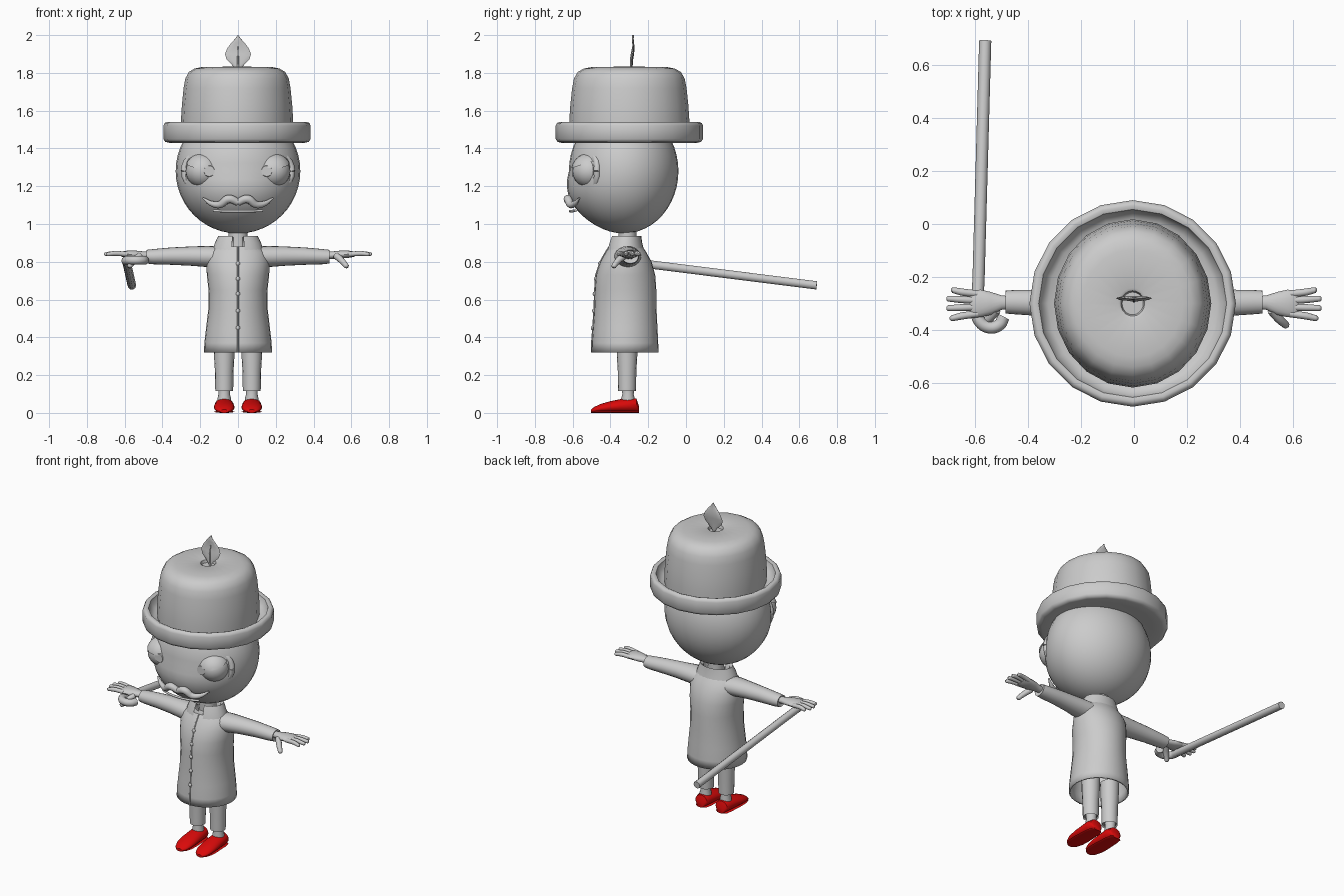
import bpy, bmesh, math
from mathutils import Vector

cube = bpy.data.objects.get("Cube")
if cube:
    bpy.data.objects.remove(cube, do_unlink=True)


def material(name, rgb):
    m = bpy.data.materials.new(name)
    m.use_nodes = True
    m.diffuse_color = (*rgb, 1)
    m.node_tree.nodes["Principled BSDF"].inputs["Base Color"].default_value = (*rgb, 1)
    return m


GREY = material("plain grey", (0.6, 0.6, 0.6))
RED = material("shoe red", (0.7, 0.003, 0.003))


def finish(name, bm, mat=GREY, angle=45):
    bmesh.ops.recalc_face_normals(bm, faces=bm.faces)
    mesh = bpy.data.meshes.new(name)
    bm.to_mesh(mesh)
    bm.free()
    mesh.materials.append(mat)
    ob = bpy.data.objects.new(name, mesh)
    bpy.context.collection.objects.link(ob)
    bpy.ops.object.select_all(action='DESELECT')
    ob.select_set(True)
    bpy.context.view_layer.objects.active = ob
    bpy.ops.object.shade_smooth_by_angle(angle=math.radians(angle))
    return ob


def loft(name, axis, rings, n=20, mat=GREY, caps=(True, True), angle=45, floor=None):
    """Rings are (position on axis, centre a, centre b, radius a, radius b)."""
    order = {'x': (2, 0, 1), 'y': (0, 2, 1), 'z': (0, 1, 2)}[axis]
    bm = bmesh.new()
    loops = []
    for t, ca, cb, ra, rb in rings:
        loop = []
        for i in range(n):
            u = math.tau * i / n
            p = (ca + ra * math.cos(u), cb + rb * math.sin(u), t)
            co = Vector([p[k] for k in order])
            if floor is not None:
                co.z = max(co.z, floor)
            loop.append(bm.verts.new(co))
        loops.append(loop)
    for a, b in zip(loops, loops[1:]):
        for i in range(n):
            j = (i + 1) % n
            bm.faces.new((a[i], a[j], b[j], b[i]))
    for use, loop in zip(caps, (loops[0], loops[-1])):
        if use:
            bm.faces.new(loop)
    return finish(name, bm, mat, angle)


def ball(name, centre, radii, seg=24, rows=16, shape=None):
    bm = bmesh.new()
    bmesh.ops.create_uvsphere(bm, u_segments=seg, v_segments=rows, radius=1)
    if shape:
        shape(bm)
    for v in bm.verts:
        v.co = Vector(c + r * p for c, r, p in zip(centre, radii, v.co))
    return finish(name, bm)


def tube(name, points, radius, radii=None, smooth=True):
    """Round bar along a path, optionally tapered."""
    cu = bpy.data.curves.new(name, 'CURVE')
    cu.dimensions = '3D'
    cu.bevel_depth = radius
    cu.bevel_resolution = 3
    cu.use_fill_caps = True
    cu.resolution_u = 6
    sp = cu.splines.new('BEZIER' if smooth else 'POLY')
    pts = sp.bezier_points if smooth else sp.points
    pts.add(len(points) - 1)
    for i, (p, co) in enumerate(zip(pts, points)):
        p.co = co if smooth else (*co, 1)
        p.radius = radii[i] if radii else 1
        if smooth:
            p.handle_left_type = p.handle_right_type = 'AUTO'
    cu.materials.append(GREY)
    ob = bpy.data.objects.new(name, cu)
    bpy.context.collection.objects.link(ob)
    bpy.ops.object.select_all(action='DESELECT')
    ob.select_set(True)
    bpy.context.view_layer.objects.active = ob
    bpy.ops.object.convert(target='MESH')
    bpy.ops.object.shade_smooth_by_angle(angle=math.radians(50))


# Hat: upturned brim, rounded crown with a dimple, leaf on top
CY = -0.30
brim = [(1.44, .30), (1.43, .36), (1.435, .38), (1.45, .39), (1.52, .39), (1.535, .383),
        (1.54, .37), (1.535, .355), (1.50, .345), (1.48, .32), (1.475, .27)]
loft("hat_brim", 'z', [(z, -.005, CY, r, r) for z, r in brim], 20)
crown = [(1.47, .295), (1.55, .297), (1.63, .292), (1.72, .283), (1.77, .274), (1.805, .255),
         (1.823, .225), (1.83, .19), (1.833, .055), (1.828, .045), (1.81, .04)]
loft("hat_crown", 'z', [(z, -.005, CY, r, r * 1.07) for z, r in crown], 20)
leaf = [(1.81, .004, -.29), (1.84, .03, -.287), (1.87, .06, -.285), (1.90, .069, -.28),
        (1.93, .057, -.277), (1.96, .034, -.28), (1.98, .016, -.282), (2.0, .001, -.28)]
loft("leaf", 'z', [(z, 0, y, r, .005) for z, r, y in leaf], 12)
tube("leaf_rib", [(0, -.29, 1.81), (0, -.292, 1.87), (0, -.283, 1.94)], .006, [1, .8, .3])


# Head with fuller jaw at the front
def jaw(bm):
    for v in bm.verts:
        if v.co.z < 0 and v.co.y < 0:
            v.co.y *= 1 + 0.1 * math.sin(-math.pi * max(v.co.z, -1))


def upper_half(bm):
    bmesh.ops.bisect_plane(bm, geom=bm.verts[:] + bm.edges[:] + bm.faces[:],
                           plane_co=(0, 0, .5), plane_no=(.0, -.35, 1), clear_inner=True)


ball("head", (0, -.33, 1.28), (.33, .29, .33), 32, 24, jaw)
tube("mouth", [(-.13, -.585, 1.07), (-.06, -.607, 1.068), (.06, -.607, 1.068), (.13, -.585, 1.07)], .007)
moustache = [(0, -.62, 1.115, 1.1), (.05, -.625, 1.132, 1.3), (.095, -.61, 1.103, 1.1),
             (.14, -.59, 1.108, .8), (.185, -.565, 1.137, .25)]
for s, side in ((1, "left"), (-1, "right")):
    tube(side + "_moustache", [(s * x, y, z) for x, y, z, r in moustache], .018, [m[3] for m in moustache])
    # Eyes: ball, heavy upper lid, soft socket rim and pupil
    ball(side + "_eye", (s * .185, -.51, 1.28), (.092, .092, .088))
    ball(side + "_eyelid", (s * .185, -.51, 1.28), (.099, .099, .095), shape=upper_half)
    rim = [(s * (.185 + .1 * math.cos(a)), -.522 + .05 * math.cos(a) + .012 * abs(math.sin(a)),
            1.28 + .098 * math.sin(a)) for a in [math.tau * i / 24 for i in range(25)]]
    tube(side + "_eye_socket", rim, .018, smooth=False)
    loft(side + "_pupil", 'y', [(-.602, s * .152, 1.28, .028, .028), (-.594, s * .152, 1.28, .03, .03)])

# Neck, collar and coat
loft("neck", 'z', [(.86, 0, -.31, .055, .05), (.93, 0, -.31, .05, .048), (1.0, 0, -.31, .055, .05)], 16)
collar = loft("collar", 'z', [(.862, 0, -.32, .135, .098), (.90, 0, -.32, .122, .088),
                              (.937, 0, -.315, .105, .078), (.925, 0, -.315, .085, .065),
                              (.88, 0, -.315, .08, .06)], 24, caps=(False, False))
bm = bmesh.new()
bm.from_mesh(collar.data)
gap = [f for f in bm.faces if f.calc_center_median().y < -.36 and abs(f.calc_center_median().x) < .02]
bmesh.ops.delete(bm, geom=gap, context='FACES')
bm.to_mesh(collar.data)
bm.free()

coat = [(.32, .18, .177, -.323), (.37, .178, .176, -.323), (.45, .169, .171, -.322),
        (.55, .157, .165, -.321), (.65, .156, .163, -.32), (.73, .165, .157, -.32),
        (.80, .168, .136, -.318), (.85, .152, .108, -.318), (.88, .12, .088, -.318)]
body = loft("coat", 'z', [(z, 0, y, a, b) for z, a, b, y in coat], 28, caps=(False, True))
body.modifiers.new("cloth", 'SOLIDIFY').thickness = .01
tube("coat_seam", [(0, y - b, z) for z, a, b, y in coat], .004, smooth=False)
for z in (.45, .54, .63, .71, .79):
    front = next(y - b for h, a, b, y in coat if h >= z - .04)
    ball("coat_button", (0, front - .002, z), (.011, .009, .012), 12, 8)

sleeve = [(.09, -.31, .825, .075, .055), (.16, -.308, .828, .068, .056), (.25, -.303, .83, .057, .051),
          (.35, -.298, .83, .05, .046), (.45, -.295, .827, .046, .04), (.485, -.295, .827, .043, .036),
          (.48, -.295, .827, .03, .026)]
palm = [(.46, -.297, .832, .024, .02), (.50, -.297, .835, .027, .02), (.54, -.30, .838, .043, .021),
        (.58, -.30, .84, .052, .02), (.61, -.302, .84, .05, .015), (.622, -.302, .84, .043, .009)]
fingers = [(-.264, -.25, .685), (-.289, -.282, .703), (-.314, -.318, .703), (-.339, -.356, .69)]
trouser = [(.125, .041), (.115, .047), (.14, .048), (.22, .049), (.30, .054), (.40, .056)]
shoe = [(-.25, .025, .02), (-.262, .042, .038), (-.30, .05, .04), (-.35, .052, .036), (-.40, .055, .031),
        (-.45, .052, .024), (-.485, .04, .016), (-.503, .02, .009)]
for s, side in ((1, "left"), (-1, "right")):
    # Arms and hands
    loft(side + "_sleeve", 'x', [(s * x, y, z, a, b) for x, y, z, a, b in sleeve])
    loft(side + "_palm", 'x', [(s * x, y, z, a, b) for x, y, z, a, b in palm], 16)
    for y0, y1, tip in fingers:
        tube(side + "_finger", [(s * .59, y0, .84), (s * .65, (y0 + y1) / 2, .844), (s * tip, y1, .84),
                                (s * (tip + .006), y1, .84)], .0135, [1, 1, .8, .35])
    tube(side + "_thumb", [(s * .52, -.325, .832), (s * .55, -.36, .805), (s * .575, -.383, .775),
                           (s * .578, -.386, .769)], .017, [1.1, 1, .8, .4])
    # Legs and shoes
    x = s * .073
    loft(side + "_trouser_leg", 'z', [(z, x, -.312, r, r) for z, r in trouser], 16)
    loft(side + "_ankle", 'z', [(z, x, -.307, r, r) for z, r in ((.05, .034), (.075, .036), (.1, .03), (.13, .033))], 16)
    loft(side + "_shoe", 'y', [(y, x, h, w, h) for y, w, h in shoe], 20, RED, floor=.004)
    loft(side + "_sole", 'y', [(y, x, .006, w * .97, .006) for y, w, h in shoe], 16, RED)

# Walking cane hooked on the right hand
tube("cane", [(-.562, .692, .675), (-.587, -.2, .787), (-.592, -.31, .802)], .023, smooth=False)
tube("cane_hook", [(-.592, -.30, .80), (-.59, -.355, .807), (-.55, -.39, .808), (-.508, -.38, .808),
                   (-.492, -.35, .808)], .023)
